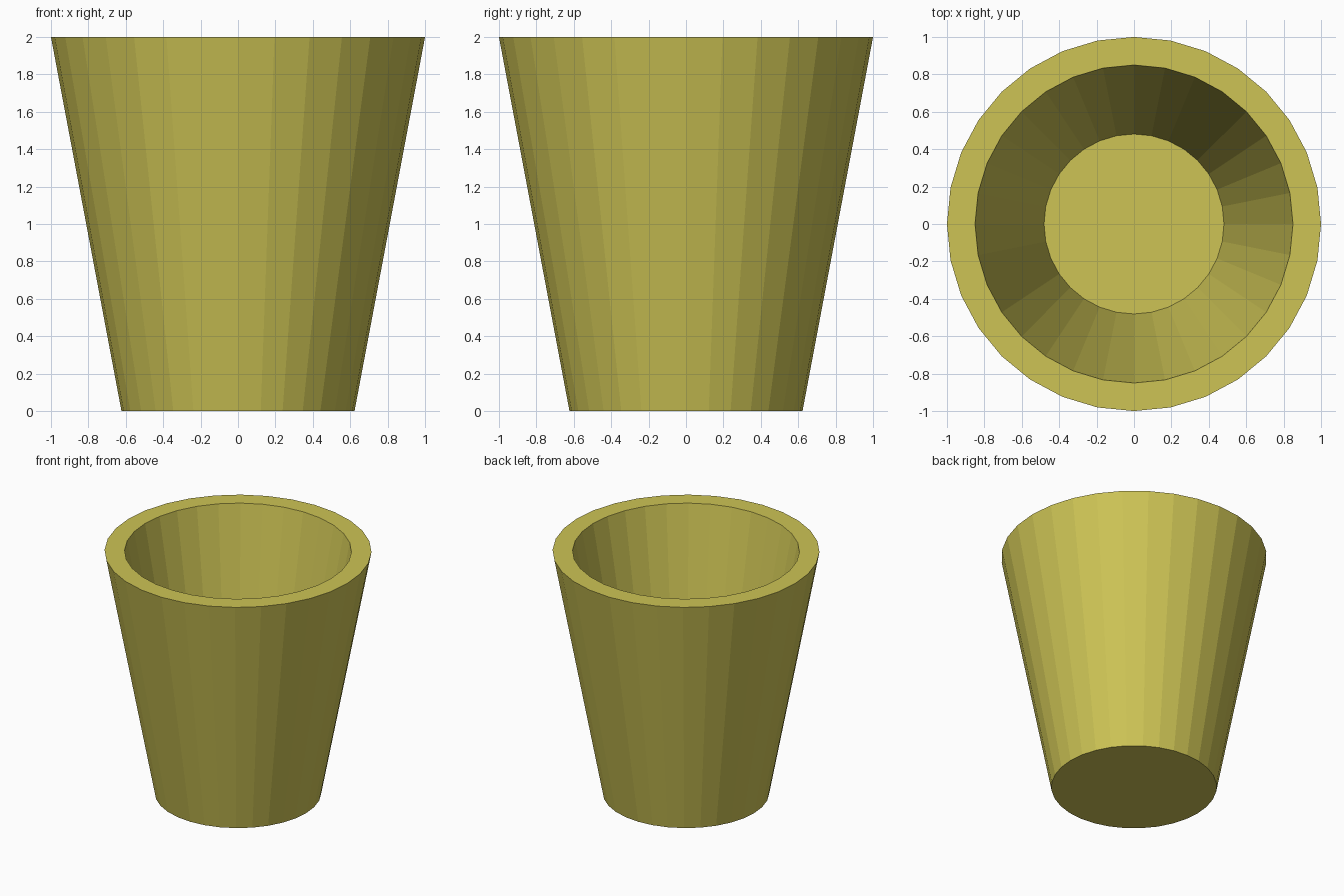
import bpy, bmesh
from math import cos, sin, tau

if "Cube" in bpy.data.objects:
    bpy.data.objects.remove(bpy.data.objects["Cube"])

SIDES = 32
# (radius, z) profile: outer base, outer rim, inner rim, inner floor
PROFILE = [(0.623, 0.0), (1.0, 2.0), (0.85, 2.0), (0.481, 0.05)]

# Tapered hollow cup, built as rings bridged along the profile
bm = bmesh.new()
rings = [[bm.verts.new((r * cos(tau * i / SIDES), r * sin(tau * i / SIDES), z))
          for i in range(SIDES)] for r, z in PROFILE]
for low, high in zip(rings, rings[1:]):
    for i in range(SIDES):
        j = (i + 1) % SIDES
        bm.faces.new((low[i], low[j], high[j], high[i]))

# Underside and inner floor
bm.faces.new(rings[0][::-1])
bm.faces.new(rings[-1])
bmesh.ops.recalc_face_normals(bm, faces=bm.faces)

mesh = bpy.data.meshes.new("tapered_cup")
bm.to_mesh(mesh)
bm.free()
cup = bpy.data.objects.new("tapered_cup", mesh)
bpy.context.collection.objects.link(cup)

# Mustard yellow
mat = bpy.data.materials.new("mustard_yellow")
mat.diffuse_color = (0.61, 0.55, 0.09, 1.0)
mat.use_nodes = True
mat.node_tree.nodes["Principled BSDF"].inputs["Base Color"].default_value = mat.diffuse_color
mesh.materials.append(mat)
